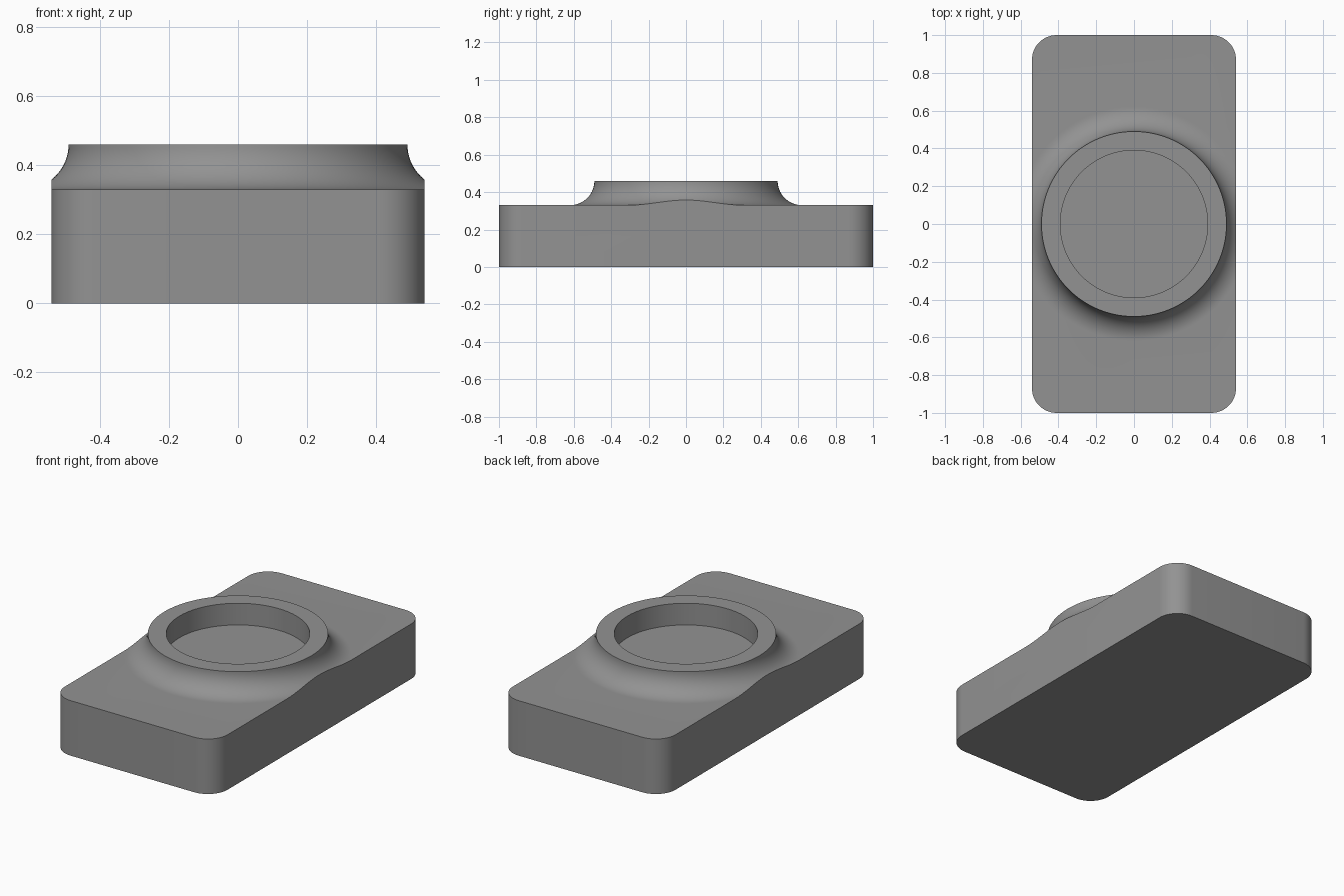
import bpy, bmesh, math

if "Cube" in bpy.data.objects:
    bpy.data.objects.remove(bpy.data.objects["Cube"])

WIDTH, LENGTH = 1.08, 2.0
DECK, TOP = 0.33, 0.46
CORNER, FILLET = 0.13, TOP - DECK
RIM_R, POCKET_R = 0.49, 0.39
SIDES = 128

grey = bpy.data.materials.new("grey")
grey.diffuse_color = (0.29, 0.29, 0.29, 1)
grey.use_nodes = True
grey.node_tree.nodes["Principled BSDF"].inputs["Base Color"].default_value = grey.diffuse_color


def make_object(name, bm):
    bmesh.ops.recalc_face_normals(bm, faces=bm.faces[:])
    mesh = bpy.data.meshes.new(name)
    bm.to_mesh(mesh)
    bm.free()
    mesh.materials.append(grey)
    obj = bpy.data.objects.new(name, mesh)
    bpy.context.collection.objects.link(obj)
    return obj


def lathe(name, profile):
    """Revolve a closed (radius, height) loop around z."""
    bm = bmesh.new()
    rings = []
    for i in range(SIDES):
        a = 2 * math.pi * i / SIDES
        rings.append([bm.verts.new((r * math.cos(a), r * math.sin(a), z)) for r, z in profile])
    n = len(profile)
    for i in range(SIDES):
        p, q = rings[i], rings[(i + 1) % SIDES]
        for j in range(n):
            k = (j + 1) % n
            bm.faces.new((p[j], q[j], q[k], p[k]))
    return make_object(name, bm)


# Block with rounded vertical corners, as tall as the collar
bm = bmesh.new()
bmesh.ops.create_cube(bm, size=1)
for v in bm.verts:
    v.co = (v.co.x * WIDTH, v.co.y * LENGTH, (v.co.z + 0.5) * TOP)
uprights = [e for e in bm.edges if abs(e.verts[0].co.z - e.verts[1].co.z) > 0.1]
bmesh.ops.bevel(bm, geom=uprights, offset=CORNER, segments=12, profile=0.5, affect='EDGES')
body = make_object("body_with_collar", bm)

# Cutter that lowers the deck and leaves the concave flare of the collar
arc = [(RIM_R + FILLET * (1 - math.cos(t)), TOP - FILLET * math.sin(t))
       for t in (math.pi / 2 * i / 16 for i in range(17))]
deck_cutter = lathe("deck_cutter", [(RIM_R, 0.6)] + arc + [(1.5, DECK), (1.5, 0.6)])

# Cutter for the round pocket inside the collar
bm = bmesh.new()
bmesh.ops.create_cone(bm, cap_ends=True, segments=SIDES, radius1=POCKET_R,
                      radius2=POCKET_R, depth=0.4)
bmesh.ops.translate(bm, verts=bm.verts[:], vec=(0, 0, DECK + 0.2))
pocket_cutter = make_object("pocket_cutter", bm)

# Cut the body, then drop the cutters
bpy.context.view_layer.objects.active = body
body.select_set(True)
for cutter in (deck_cutter, pocket_cutter):
    cutter.hide_render = True
    mod = body.modifiers.new(cutter.name, 'BOOLEAN')
    mod.operation = 'DIFFERENCE'
    mod.solver = 'EXACT'
    mod.object = cutter
    bpy.ops.object.modifier_apply(modifier=mod.name)
    bpy.data.objects.remove(cutter)

# Merge the flat deck and floor pieces, then smooth the curved walls
bm = bmesh.new()
bm.from_mesh(body.data)
bmesh.ops.remove_doubles(bm, verts=bm.verts[:], dist=1e-5)
bmesh.ops.dissolve_limit(bm, angle_limit=0.002, verts=bm.verts[:], edges=bm.edges[:])
bm.to_mesh(body.data)
bm.free()
bpy.ops.object.shade_smooth_by_angle(angle=math.radians(30))
